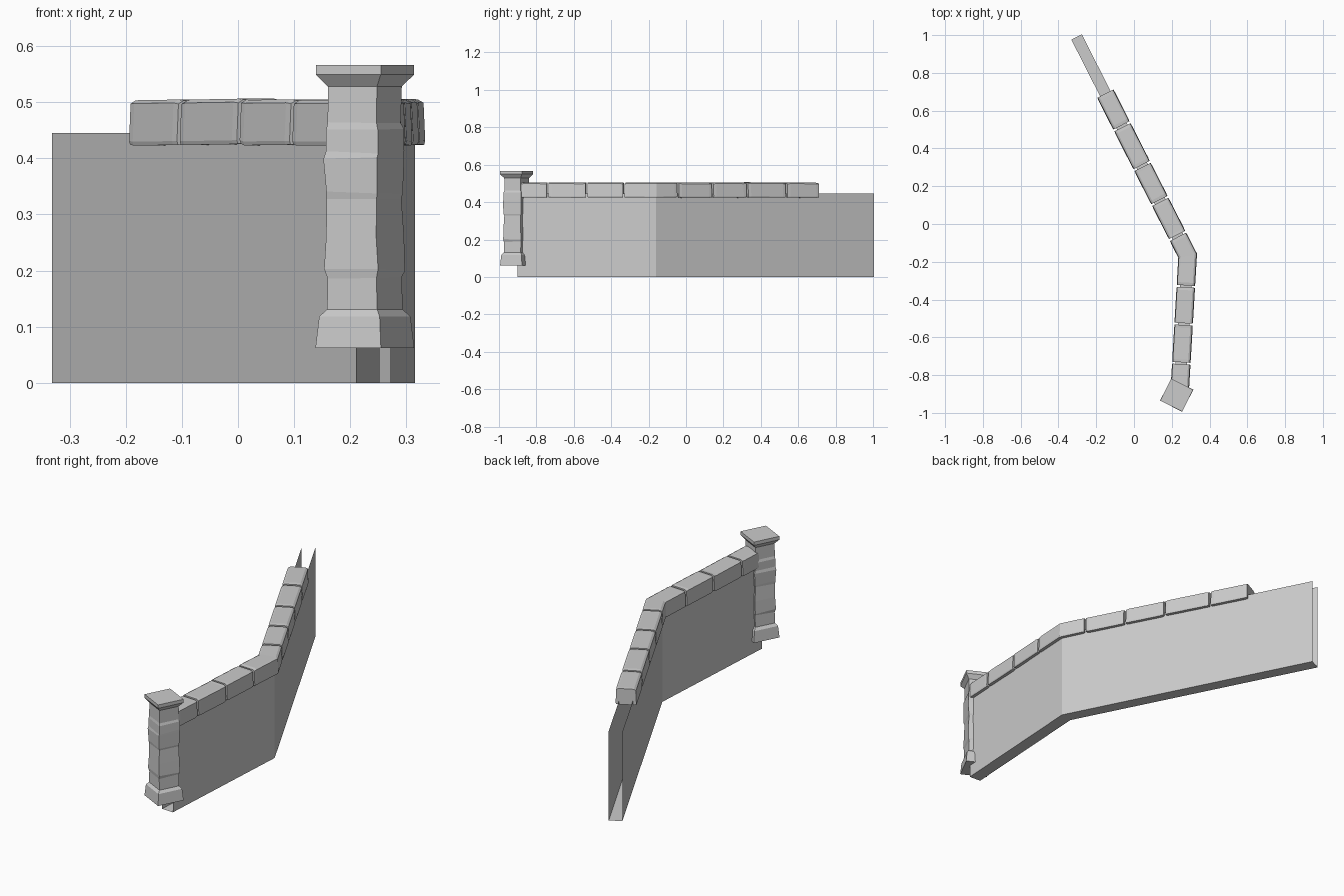
import bpy, bmesh, random
from math import radians
from mathutils import Vector, Matrix

if "Cube" in bpy.data.objects:
    bpy.data.objects.remove(bpy.data.objects["Cube"])

random.seed(4)
PATH = [Vector((-0.304, 0.99)), Vector((0.284, -0.168)), Vector((0.241, -0.90))]
BEND = PATH[1].y


def side_normal(a, b):
    d = (b - a).normalized()
    return Vector((-d.y, d.x))


N1, N2 = side_normal(PATH[0], PATH[1]), side_normal(PATH[1], PATH[2])
MITRE = (N1 + N2) / (1 + N1.dot(N2))


def on_path(y, off, z):
    """Point beside the wall's centre line at a given y."""
    a, b, n = (PATH[0], PATH[1], N1) if y > BEND else (PATH[1], PATH[2], N2)
    if abs(y - BEND) < 1e-6:
        n = MITRE
    c = a.lerp(b, (y - a.y) / (b.y - a.y))
    return Vector((*(c + n * off), z))


def loft(name, rings, closed=True):
    """Skin a list of rings; closed also joins ring ends and caps both ends."""
    bm = bmesh.new()
    vs = [[bm.verts.new(p) for p in r] for r in rings]
    n = len(rings[0])
    for r, s in zip(vs, vs[1:]):
        for i in range(n if closed else n - 1):
            j = (i + 1) % n
            bm.faces.new((r[i], r[j], s[j], s[i]))
    if closed:
        bm.faces.new(vs[0])
        bm.faces.new(vs[-1])
    bmesh.ops.recalc_face_normals(bm, faces=bm.faces)
    # Open channel: make sure the floor looks down and the sides outward
    if not closed:
        floor = min(bm.faces, key=lambda f: f.calc_center_median().z)
        if floor.normal.z > 0:
            bmesh.ops.reverse_faces(bm, faces=bm.faces)
    me = bpy.data.meshes.new(name)
    bm.to_mesh(me)
    bm.free()
    ob = bpy.data.objects.new(name, me)
    bpy.context.collection.objects.link(ob)
    return ob


# Wall: thin channel, open at the top and both ends
H, T = 0.445, 0.031
section = [(T, H), (T, 0), (-T, 0), (-T, H)]
loft("wall", [[on_path(p.y, o, z) for o, z in section] for p in PATH], closed=False)

# Coping stones along the wall top, slightly uneven at the joints
profile = [(-0.047, 0.424), (0.047, 0.424), (0.049, 0.431), (0.046, 0.499),
           (0.036, 0.505), (-0.036, 0.505), (-0.046, 0.499), (-0.049, 0.431)]
joints = [0.695, 0.517, 0.307, 0.122, -0.063, -0.33, -0.53, -0.737, -0.885]
for i, (y0, y1) in enumerate(zip(joints, joints[1:])):
    ys = [y0 - 0.005, y0 - 0.02, y1 + 0.02, y1 + 0.005]
    scales = [0.97, 1, 1, 0.97]
    if y0 > BEND > y1:
        ys.insert(2, BEND)
        scales.insert(2, 1)
    rings = []
    for y, s in zip(ys, scales):
        jit = random.uniform(-0.0015, 0.0015) if y != BEND else 0
        n = N1 if y > BEND else N2
        # shift y across the width so end faces stay square to the wall
        ring = [on_path(y, o * s, 0.465 + (z - 0.465) * s + jit) for o, z in profile]
        rings.append(ring)
    loft(f"coping_stone_{i + 1}", rings)

# Gate pillar: one square profile with rough stone courses
pillar = [(0.062, 0.0655), (0.118, 0.0605), (0.131, 0.050), (0.187, 0.050),
          (0.200, 0.0525), (0.262, 0.0515), (0.330, 0.0495), (0.338, 0.0515),
          (0.400, 0.0535), (0.411, 0.0525), (0.450, 0.0520), (0.462, 0.0490),
          (0.528, 0.0490), (0.549, 0.065), (0.566, 0.065)]
place = Matrix.Translation((0.226, -0.906, 0)) @ Matrix.Rotation(radians(-27), 4, 'Z')
rings = []
for z, h in pillar:
    rough = 0.003 if 0.15 < z < 0.5 else 0
    rings.append([place @ Vector((sx * h + random.uniform(-rough, rough) * 0.6,
                                  sy * h + random.uniform(-rough, rough) * 0.6,
                                  z + random.uniform(-rough, rough)))
                  for sx, sy in ((-1, -1), (1, -1), (1, 1), (-1, 1))])
loft("pillar", rings)
